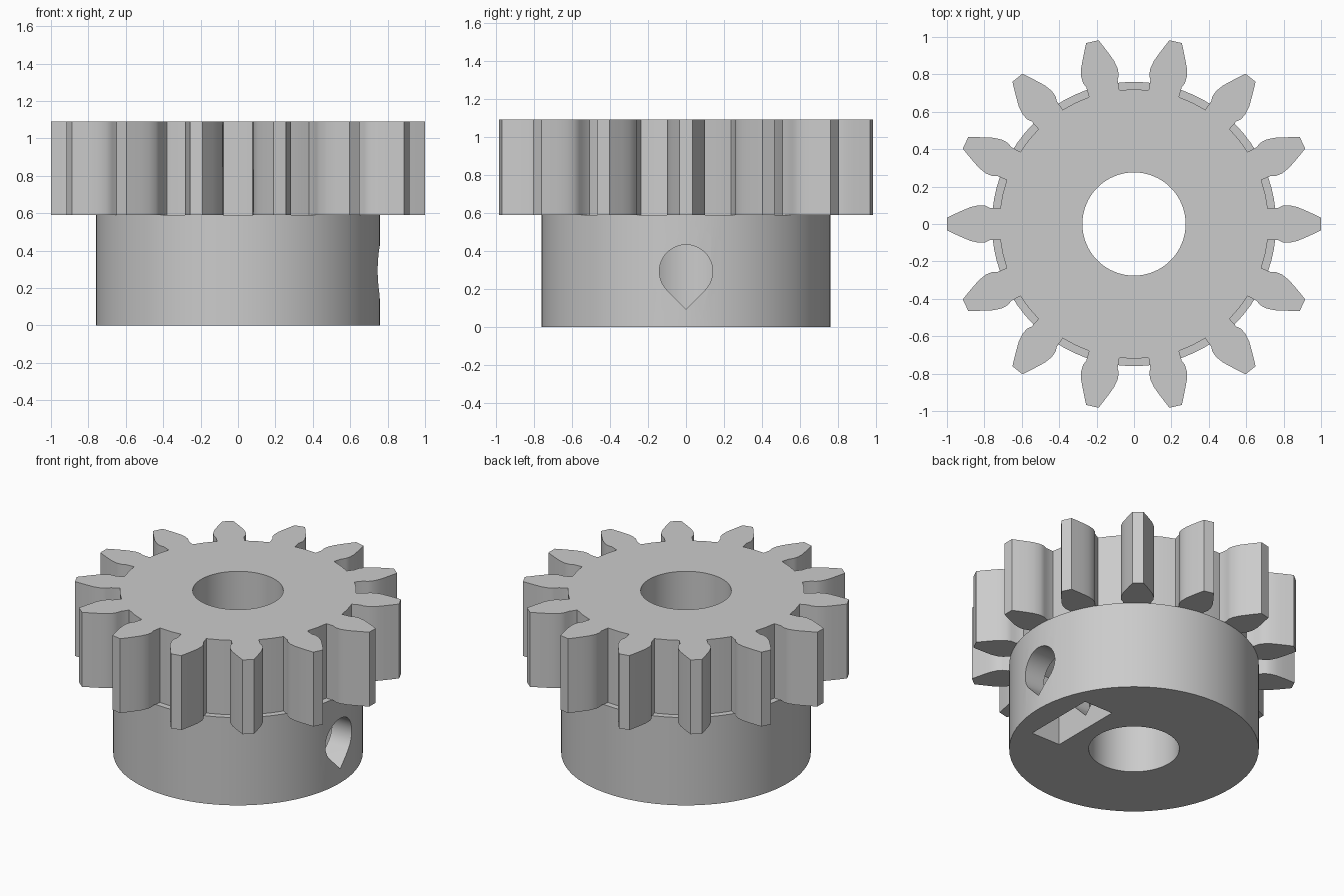
import bpy, bmesh
from math import pi, sin, cos, sqrt
from mathutils import Matrix

if "Cube" in bpy.data.objects:
    bpy.data.objects.remove(bpy.data.objects["Cube"])

TEETH = 14
HUB_R, ROOT_R, BORE_R = 0.76, 0.72, 0.276
HUB_TOP, GEAR_TOP = 0.59, 1.09
SCREW_Z, SCREW_R = 0.293, 0.14

grey = bpy.data.materials.new("light grey plastic")
grey.use_nodes = True
colour = (0.6, 0.6, 0.6, 1)
grey.diffuse_color = colour
grey.node_tree.nodes["Principled BSDF"].inputs["Base Color"].default_value = colour


def prism(name, outline, start, end, along_x=False):
    """Extrude a closed 2D outline along z, or along x with the outline in (y, z)."""
    bm = bmesh.new()
    base = bm.faces.new([bm.verts.new((u, v, start)) for u, v in outline])
    top = bmesh.ops.extrude_face_region(bm, geom=[base])["geom"]
    moved = [g for g in top if isinstance(g, bmesh.types.BMVert)]
    bmesh.ops.translate(bm, verts=moved, vec=(0, 0, end - start))
    if along_x:
        bm.transform(Matrix(((0, 0, 1, 0), (1, 0, 0, 0), (0, 1, 0, 0), (0, 0, 0, 1))))
    bmesh.ops.recalc_face_normals(bm, faces=bm.faces)
    mesh = bpy.data.meshes.new(name)
    bm.to_mesh(mesh)
    bm.free()
    mesh.materials.append(grey)
    obj = bpy.data.objects.new(name, mesh)
    bpy.context.collection.objects.link(obj)
    return obj


def arc(radius, count, first=0.0, sweep=2 * pi, centre=(0, 0)):
    return [(centre[0] + radius * cos(first + sweep * i / count),
             centre[1] + radius * sin(first + sweep * i / count)) for i in range(count)]


def select_only(obj):
    bpy.ops.object.select_all(action="DESELECT")
    obj.select_set(True)
    bpy.context.view_layer.objects.active = obj


def cut(obj, cutter):
    select_only(obj)
    mod = obj.modifiers.new("cut", "BOOLEAN")
    mod.operation, mod.solver, mod.object = "DIFFERENCE", "EXACT", cutter
    bpy.ops.object.modifier_apply(modifier=mod.name)
    bpy.data.objects.remove(cutter)


# Toothed wheel: one half-tooth flank, mirrored and repeated around the axis
flank = [(0.715, 0.083), (0.77, 0.086), (0.795, 0.098), (0.83, 0.1),
         (0.875, 0.09), (0.92, 0.071), (0.96, 0.053), (1.0, 0.034)]
tooth = [(r, -w) for r, w in flank] + [(r, w) for r, w in reversed(flank)]
tooth.append((ROOT_R * cos(pi / TEETH), ROOT_R * sin(pi / TEETH)))
outline = []
for k in range(TEETH):
    c, s = cos(2 * pi * k / TEETH), sin(2 * pi * k / TEETH)
    outline += [(x * c - y * s, x * s + y * c) for x, y in tooth]
gear = prism("gear_wheel", outline, HUB_TOP, GEAR_TOP)

# Hub below the wheel
hub = prism("hub", arc(HUB_R, 72), 0, HUB_TOP)

# Shaft bore through both parts
for part in (gear, hub):
    cut(part, prism("bore_cutter", arc(BORE_R, 64), -0.2, GEAR_TOP + 0.2))

# Nut slot open at the bottom, with a pointed hexagonal roof
half = 0.25
corner = half / sqrt(3)
slot = [(-half, -0.2), (half, -0.2), (half, SCREW_Z + corner),
        (0, SCREW_Z + 2 * corner), (-half, SCREW_Z + corner)]
cut(hub, prism("nut_slot_cutter", slot, 0.385, 0.6, along_x=True))

# Teardrop screw hole from the side into the bore, point downwards
drop = arc(SCREW_R, 36, -pi / 4, 1.5 * pi, (0, SCREW_Z))
drop += [(-SCREW_R / sqrt(2), SCREW_Z - SCREW_R / sqrt(2)), (0, SCREW_Z - SCREW_R * sqrt(2))]
cut(hub, prism("screw_hole_cutter", drop, 0.05, 1.0, along_x=True))

for part in (gear, hub):
    select_only(part)
    bpy.ops.object.shade_smooth_by_angle(angle=pi / 7)
